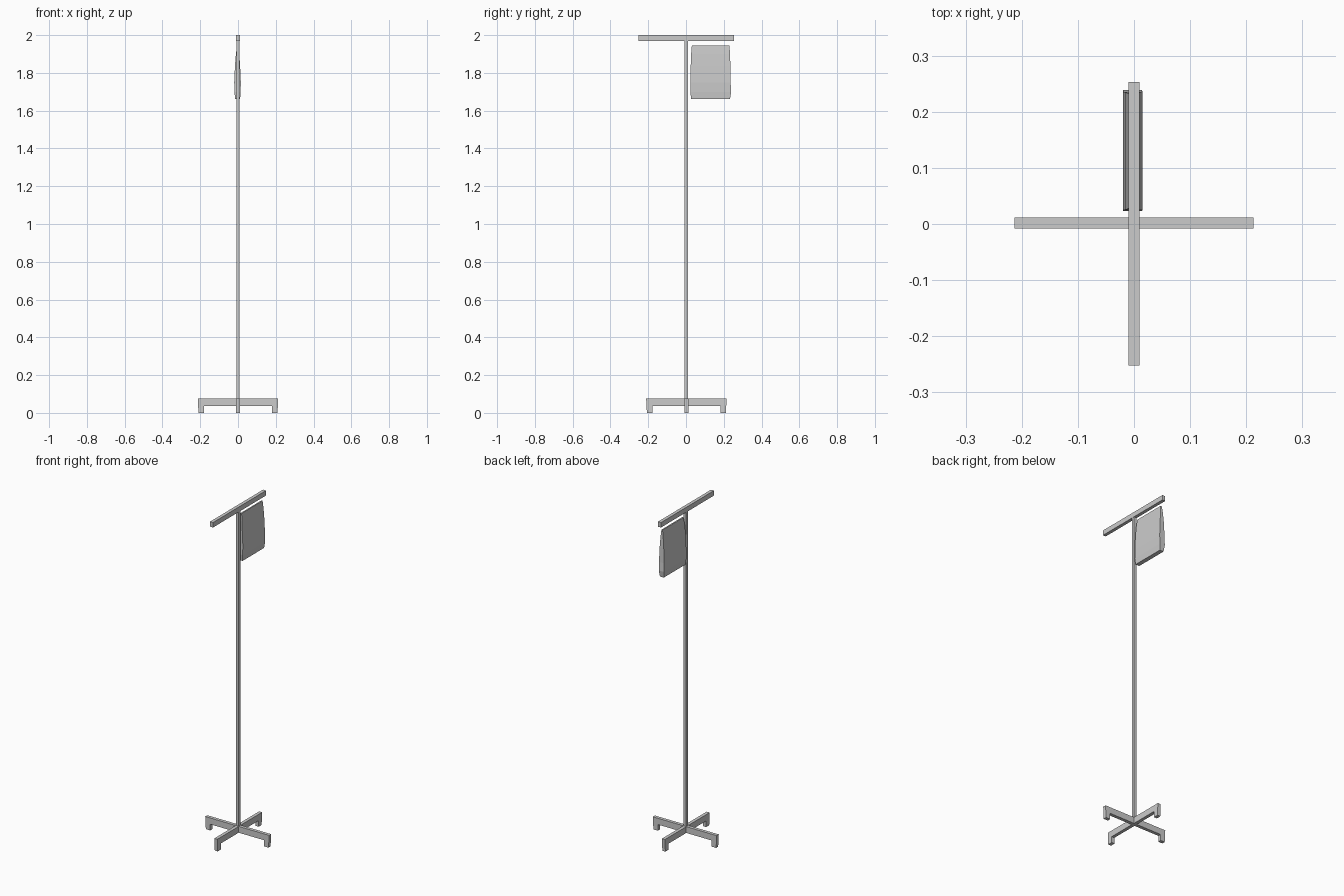
import bpy, bmesh
from mathutils import Matrix
from math import pi

if "Cube" in bpy.data.objects:
    bpy.data.objects.remove(bpy.data.objects["Cube"])


def finish(name, bm):
    bmesh.ops.recalc_face_normals(bm, faces=bm.faces)
    mesh = bpy.data.meshes.new(name)
    bm.to_mesh(mesh)
    bm.free()
    obj = bpy.data.objects.new(name, mesh)
    bpy.context.collection.objects.link(obj)
    return obj


def box(name, lo, hi):
    bm = bmesh.new()
    bmesh.ops.create_cube(bm, size=1)
    for v in bm.verts:
        v.co = [(a + b) / 2 + c * (b - a) for a, b, c in zip(lo, hi, v.co)]
    return finish(name, bm)


def loft(name, rings):
    # rings: (z, x0, x1, y0, y1) rectangles stacked upward
    bm = bmesh.new()
    loops = [[bm.verts.new(p) for p in ((a, c, z), (b, c, z), (b, d, z), (a, d, z))]
             for z, a, b, c, d in rings]
    for r, s in zip(loops, loops[1:]):
        for i in range(4):
            j = (i + 1) % 4
            bm.faces.new((r[i], r[j], s[j], s[i]))
    bm.faces.new(loops[0])
    bm.faces.new(loops[-1])
    return finish(name, bm)


def leg(name, turn):
    # arm and foot as one L-shaped side profile
    profile = [(0, 0.04), (0.18, 0.04), (0.18, 0.003), (0.209, 0.003),
               (0.213, 0.078), (0, 0.078)]
    bm = bmesh.new()
    face = bm.faces.new([bm.verts.new((x, -0.01, z - 0.003)) for x, z in profile])
    ext = bmesh.ops.extrude_face_region(bm, geom=[face])
    verts = [g for g in ext["geom"] if isinstance(g, bmesh.types.BMVert)]
    bmesh.ops.translate(bm, verts=verts, vec=(0, 0.02, 0))
    bmesh.ops.transform(bm, verts=bm.verts,
                        matrix=Matrix.Translation((0, 0.002, 0)) @ Matrix.Rotation(turn, 4, "Z"))
    return finish(name, bm)


# Four-footed base
for i in range(4):
    leg(f"base_leg_{i + 1}", i * pi / 2)

# Upright and hanging bar
box("pole", (-0.009, -0.007, 0.037), (0.009, 0.011, 1.972))
box("top_bar", (-0.01, -0.252, 1.97), (0.01, 0.253, 2.0))

# Hanging fluid bag, bulging towards its lower half
loft("fluid_bag", [
    (1.662, -0.015, 0.011, 0.027, 0.233),
    (1.70, -0.019, 0.014, 0.023, 0.239),
    (1.75, -0.020, 0.015, 0.025, 0.236),
    (1.84, -0.016, 0.011, 0.025, 0.235),
    (1.90, -0.011, 0.007, 0.027, 0.233),
    (1.945, -0.005, 0.003, 0.031, 0.230),
])
